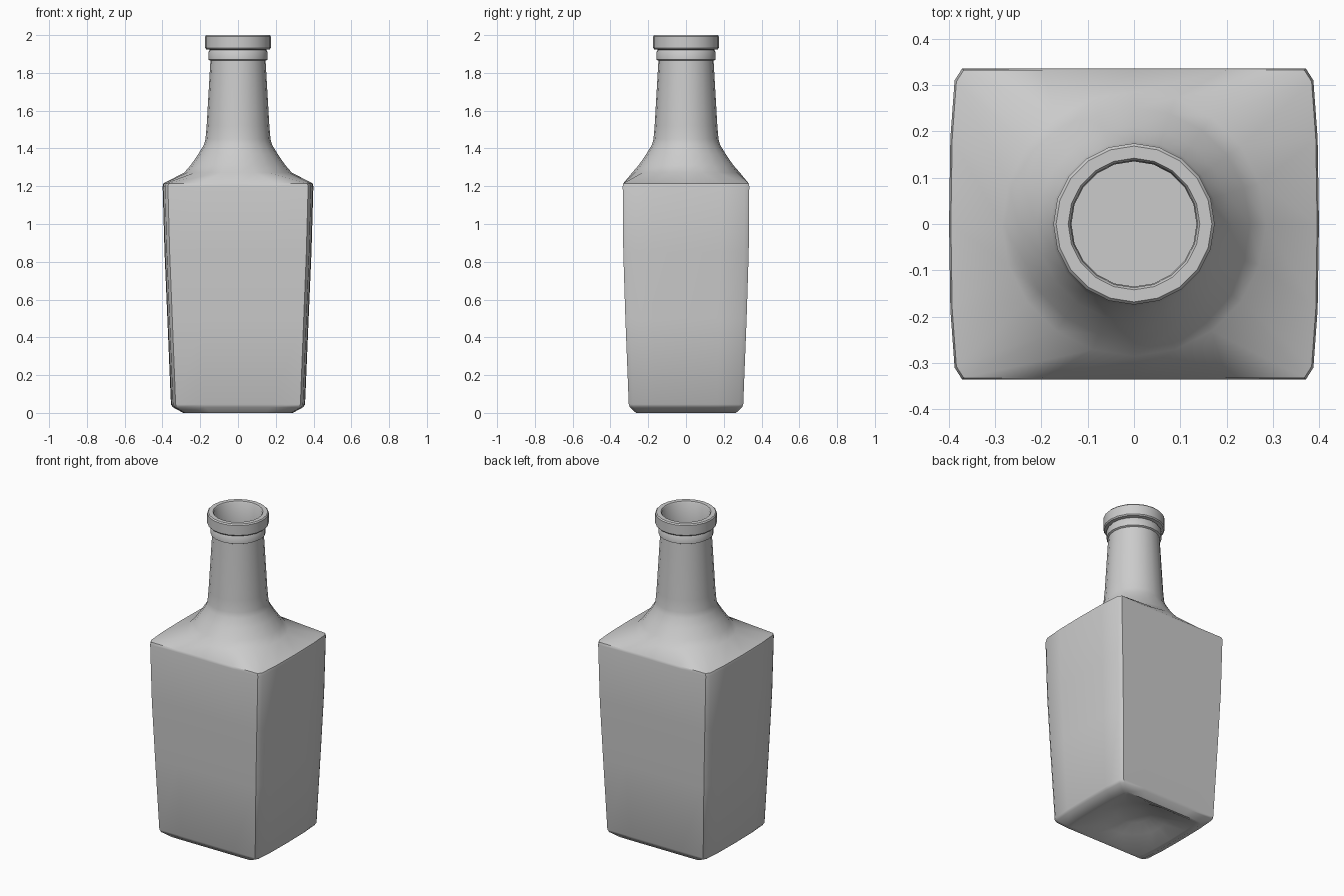
import bpy, bmesh, math

if "Cube" in bpy.data.objects:
    bpy.data.objects.remove(bpy.data.objects["Cube"])

SIDES = 20


def box_ring(hx, hy, z):
    """Rounded rectangle with gently bowed sides, 5 points per quadrant."""
    q = [(hx, 0), (hx * 0.993, hy * 0.55), (hx * 0.97, hy * 0.925), (hx * 0.93, hy), (hx * 0.5, hy)]
    half = q + [(0, hy)] + [(-x, y) for x, y in reversed(q[1:])]
    full = half + [(-x, -y) for x, y in half]
    return [(x, y, z) for x, y in full]


def round_ring(r, z):
    return [(r * math.cos(i * math.tau / SIDES), r * math.sin(i * math.tau / SIDES), z)
            for i in range(SIDES)]


def loft(name, rings):
    bm = bmesh.new()
    loops = [[bm.verts.new(p) for p in ring] for ring in rings]
    for a, b in zip(loops, loops[1:]):
        for i in range(SIDES):
            j = (i + 1) % SIDES
            bm.faces.new((a[i], a[j], b[j], b[i]))
    bm.faces.new(list(reversed(loops[0])))
    bm.faces.new(loops[-1])
    bmesh.ops.recalc_face_normals(bm, faces=bm.faces)
    mesh = bpy.data.meshes.new(name)
    bm.to_mesh(mesh)
    bm.free()
    obj = bpy.data.objects.new(name, mesh)
    bpy.context.collection.objects.link(obj)
    bpy.context.view_layer.objects.active = obj
    obj.select_set(True)
    bpy.ops.object.shade_smooth_by_angle(angle=math.radians(40))
    return obj


# hollow underside
rings = [round_ring(r, z) for r, z in [(0.04, 0.085), (0.10, 0.075), (0.18, 0.045)]]

# foot bevel and tapered rectangular body
rings += [box_ring(*s) for s in [
    (0.265, 0.245, 0.004), (0.29, 0.265, 0.0), (0.345, 0.297, 0.03), (0.355, 0.303, 0.045),
    (0.374, 0.321, 0.5), (0.389, 0.332, 0.85), (0.399, 0.335, 1.20), (0.395, 0.332, 1.215)]]

# shoulder, neck, collar band, lip and the bore inside the neck
rings += [round_ring(r, z) for r, z in [
    (0.285, 1.272), (0.25, 1.312), (0.21, 1.37), (0.18, 1.42), (0.172, 1.45), (0.166, 1.52),
    (0.146, 1.865), (0.156, 1.87), (0.156, 1.912), (0.149, 1.922), (0.168, 1.925),
    (0.174, 1.932), (0.174, 1.993), (0.168, 2.0), (0.142, 2.0), (0.137, 1.993),
    (0.135, 1.85), (0.135, 1.5)]]

loft("bottle", rings)
